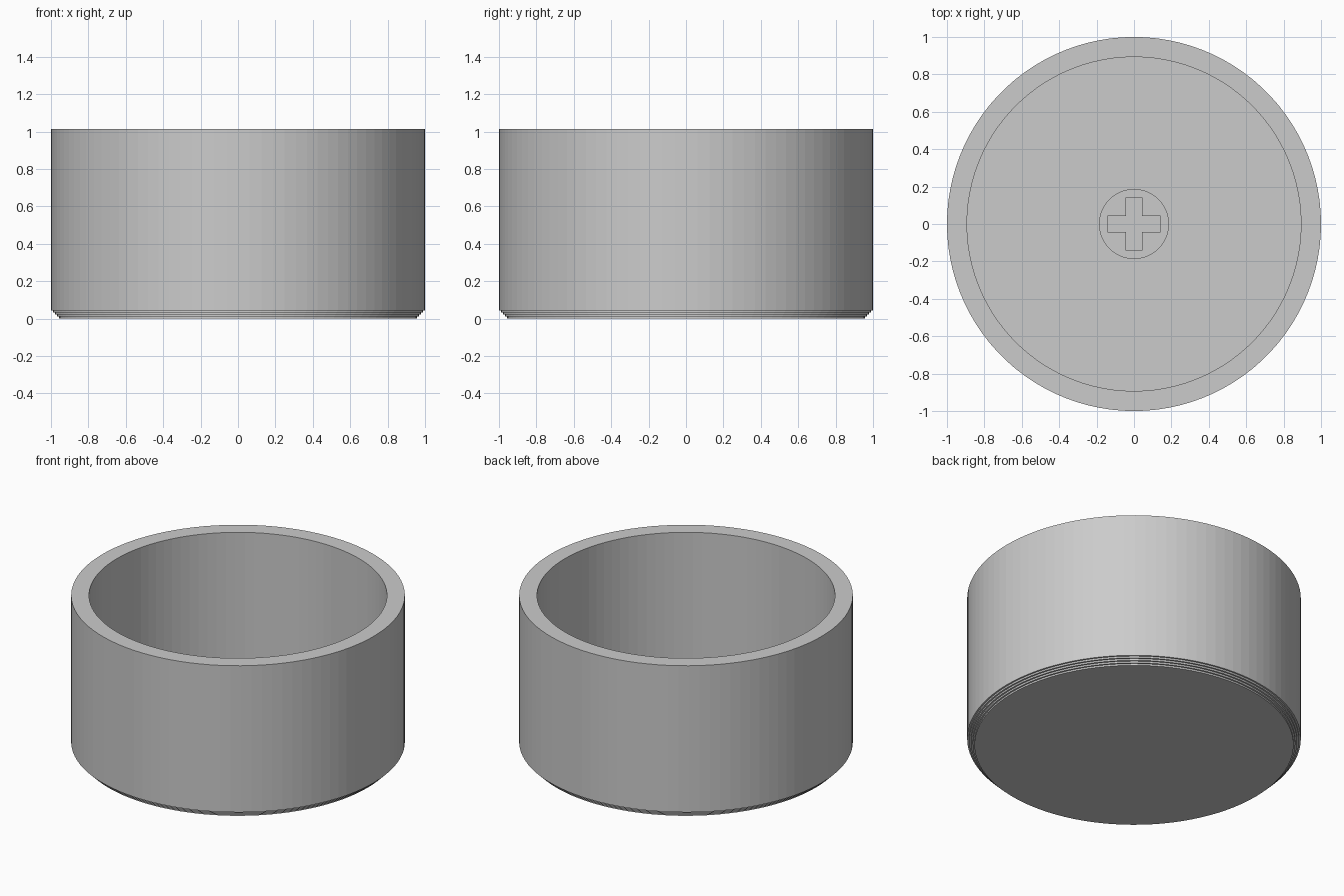
import bpy
import bmesh
import math
from mathutils import Vector

SIDES = 100
RADIUS, INNER, HEIGHT, FLOOR = 1.0, 0.893, 1.013, 0.1
STEM_RADIUS, STEM_TOP = 0.187, 0.37
CROSS_LONG, CROSS_SHORT = 0.142, 0.044

if "Cube" in bpy.data.objects:
    bpy.data.objects.remove(bpy.data.objects["Cube"], do_unlink=True)

grey = bpy.data.materials.new("light grey plastic")
grey.use_nodes = True
colour = (0.6, 0.6, 0.6, 1)
grey.diffuse_color = colour
grey.node_tree.nodes["Principled BSDF"].inputs["Base Color"].default_value = colour


def finish(bm, name):
    bmesh.ops.recalc_face_normals(bm, faces=bm.faces)
    mesh = bpy.data.meshes.new(name)
    bm.to_mesh(mesh)
    bm.free()
    mesh.materials.append(grey)
    obj = bpy.data.objects.new(name, mesh)
    bpy.context.collection.objects.link(obj)
    return obj


def loop_edges(bm, points):
    verts = [bm.verts.new(p) for p in points]
    return [bm.edges.new((v, verts[i - 1])) for i, v in enumerate(verts)]


# Cup: stepped lower edge, straight wall, flat rim, hollow inside
steps, step = 4, 0.011
profile = [(0, 0)]
for i in range(steps):
    r = RADIUS - (steps - i) * step
    profile += [(r, i * step), (r, (i + 1) * step)]
profile += [(RADIUS, steps * step), (RADIUS, HEIGHT), (INNER, HEIGHT),
            (INNER, FLOOR), (0, FLOOR)]
bm = bmesh.new()
verts = [bm.verts.new((r, 0, z)) for r, z in profile]
edges = [bm.edges.new(pair) for pair in zip(verts, verts[1:])]
bmesh.ops.spin(bm, geom=verts + edges, cent=(0, 0, 0), axis=(0, 0, 1),
               angle=math.tau, steps=SIDES)
bmesh.ops.remove_doubles(bm, verts=bm.verts, dist=0.0001)
finish(bm, "cup")

# Stem: round post with a cross-shaped socket, rising from the floor
bm = bmesh.new()
circle = [Vector((STEM_RADIUS * math.cos(math.tau * i / SIDES),
                  STEM_RADIUS * math.sin(math.tau * i / SIDES), FLOOR))
          for i in range(SIDES)]
a, b = CROSS_LONG, CROSS_SHORT
cross = []
for x, y in ((1, 0), (0, 1), (-1, 0), (0, -1)):
    for u, v in ((a, -b), (a, b), (b, b)):
        cross.append((u * x - v * y, u * y + v * x, FLOOR))
edges = loop_edges(bm, circle) + loop_edges(bm, cross)
bmesh.ops.triangle_fill(bm, edges=edges, use_beauty=True, normal=(0, 0, 1))
top = bmesh.ops.extrude_face_region(bm, geom=bm.faces[:])
moved = [g for g in top["geom"] if isinstance(g, bmesh.types.BMVert)]
bmesh.ops.translate(bm, verts=moved, vec=(0, 0, STEM_TOP - FLOOR))
# The post sits on the cup floor, so its underside is left open
under = [f for f in bm.faces if all(abs(v.co.z - FLOOR) < 0.0001 for v in f.verts)]
bmesh.ops.delete(bm, geom=under, context="FACES_ONLY")
finish(bm, "stem")
